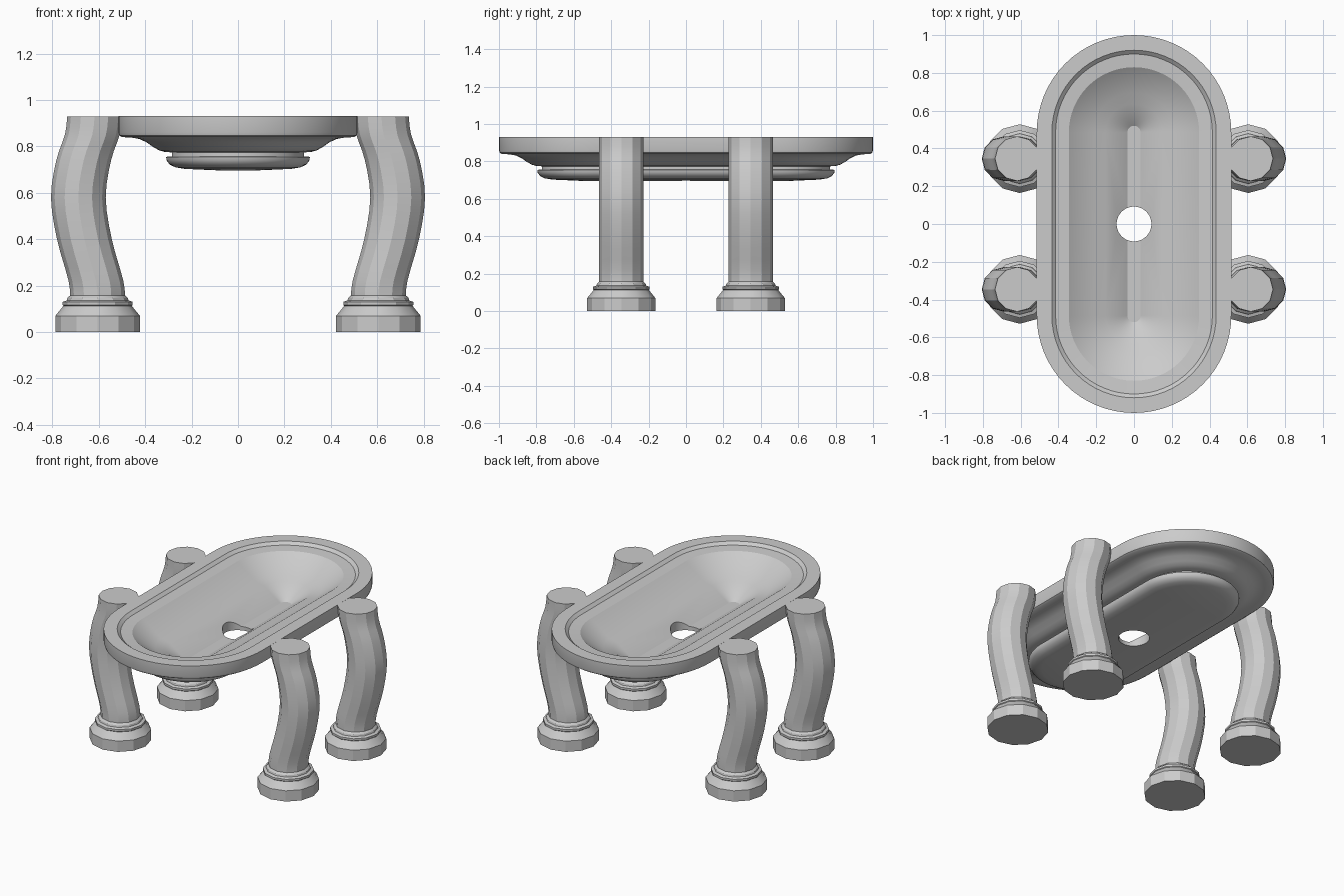
import bpy, bmesh, math

if "Cube" in bpy.data.objects:
    bpy.data.objects.remove(bpy.data.objects["Cube"])

HALF_STRAIGHT = 0.485
LEG_SIDES = 12


def loft(name, rings, angle):
    """Skin a list of equal-length vertex rings and cap both ends."""
    bm = bmesh.new()
    loops = [[bm.verts.new(p) for p in ring] for ring in rings]
    for a, b in zip(loops, loops[1:]):
        for i in range(len(a)):
            j = (i + 1) % len(a)
            bm.faces.new((a[i], a[j], b[j], b[i]))
    bm.faces.new(loops[0])
    bm.faces.new(loops[-1])
    bmesh.ops.recalc_face_normals(bm, faces=bm.faces)
    mesh = bpy.data.meshes.new(name)
    bm.to_mesh(mesh)
    bm.free()
    obj = bpy.data.objects.new(name, mesh)
    bpy.context.collection.objects.link(obj)
    smooth(obj, angle)
    return obj


def smooth(obj, angle):
    bpy.ops.object.select_all(action='DESELECT')
    obj.select_set(True)
    bpy.context.view_layer.objects.active = obj
    bpy.ops.object.shade_smooth_by_angle(angle=math.radians(angle))


def stadium(r, z, n=32):
    pts = []
    for sign, start in ((1, 0), (-1, math.pi)):
        for i in range(n + 1):
            a = start + math.pi * i / n
            pts.append((r * math.cos(a), sign * HALF_STRAIGHT + r * math.sin(a), z))
    return pts


def polygon(cx, cy, r, z):
    return [(cx + r * math.cos(math.tau * i / LEG_SIDES),
             cy + r * math.sin(math.tau * i / LEG_SIDES), z) for i in range(LEG_SIDES)]


def smooth_path(pts, steps=3):
    """Catmull-Rom curve through (x, z) points."""
    out = []
    for i in range(len(pts) - 1):
        p = [pts[max(0, min(len(pts) - 1, i + k))] for k in (-1, 0, 1, 2)]
        for s in range(steps):
            t = s / steps
            out.append(tuple(0.5 * (2 * b + (c - a) * t + (2 * a - 5 * b + 4 * c - d) * t * t
                                    + (3 * b - a - 3 * c + d) * t ** 3)
                             for a, b, c, d in zip(*p)))
    return out + [pts[-1]]


# Tray: one closed profile of (radius, height), from slot floor over the rim to the underside
profile = [(0.035, 0.72), (0.15, 0.80), (0.21, 0.812), (0.345, 0.908), (0.415, 0.913),
           (0.435, 0.93), (0.515, 0.93), (0.515, 0.86), (0.511, 0.847), (0.50, 0.84),
           (0.46, 0.838), (0.425, 0.832), (0.395, 0.818), (0.365, 0.797), (0.34, 0.783),
           (0.315, 0.776), (0.285, 0.774), (0.285, 0.757), (0.31, 0.755), (0.308, 0.74),
           (0.295, 0.722), (0.27, 0.71), (0.23, 0.703), (0.05, 0.695)]
tray = loft("tray", [stadium(r, z) for r, z in profile], 30)

# Round drain hole through the tray floor
bpy.ops.mesh.primitive_cylinder_add(vertices=48, radius=0.092, depth=0.6, location=(0, 0, 0.7))
cutter = bpy.context.object
cutter.name = "drain_cutter"
cutter.hide_render = True
mod = tray.modifiers.new("drain", 'BOOLEAN')
mod.object = cutter
mod.operation = 'DIFFERENCE'
mod.solver = 'EXACT'
bpy.context.view_layer.objects.active = tray
bpy.ops.object.modifier_apply(modifier=mod.name)
bpy.data.objects.remove(cutter)
smooth(tray, 30)

# Four bowed legs with stepped feet
leg_path = smooth_path([(0.605, 0.14), (0.612, 0.22), (0.662, 0.40), (0.688, 0.58),
                        (0.665, 0.74), (0.628, 0.85), (0.618, 0.9295)])
foot_profile = [(0.182, 0), (0.182, 0.07), (0.147, 0.113), (0.151, 0.117), (0.151, 0.13),
                (0.133, 0.136), (0.130, 0.147), (0.118, 0.158)]
for side, sx in (("right", 1), ("left", -1)):
    for end, sy in (("front", -1), ("back", 1)):
        y = sy * 0.346
        loft(f"{end}_{side}_leg", [polygon(sx * x, y, 0.118, z) for x, z in leg_path], 25)
        loft(f"{end}_{side}_foot", [polygon(sx * 0.605, y, r, z) for r, z in foot_profile], 25)
